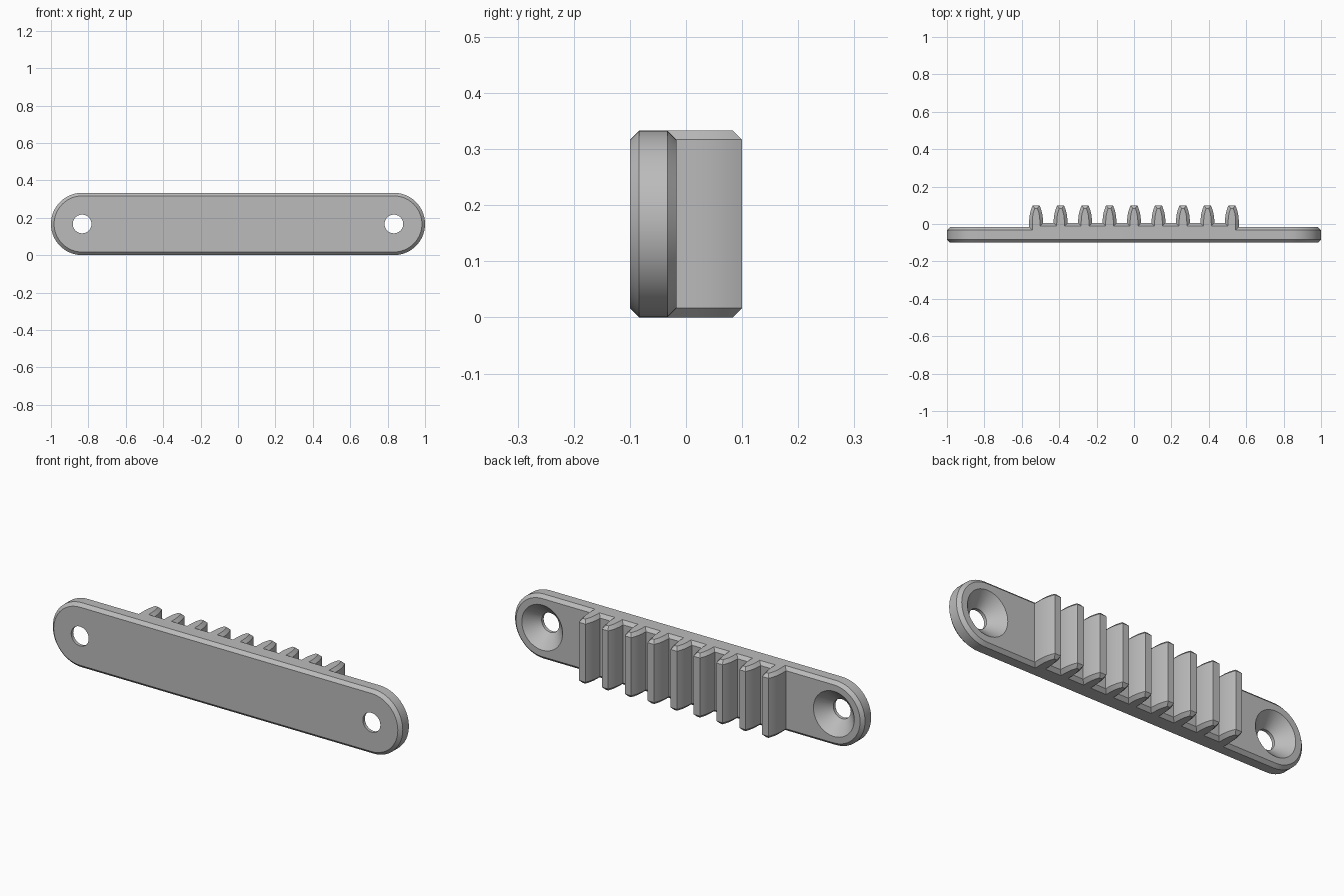
import bpy, bmesh, math
from mathutils import Vector

if "Cube" in bpy.data.objects:
    bpy.data.objects.remove(bpy.data.objects["Cube"], do_unlink=True)

HEIGHT = 1 / 3
R = HEIGHT / 2                    # end radius of the plate
CH = 1 / 60                       # chamfer size
FRONT, BACK = -0.1, -CH           # plate faces
HOLE_X = 1 - R
PITCH, TEETH = math.pi / 24, 9

grey = bpy.data.materials.new("satin_grey")
grey.use_nodes = True
colour = (0.5, 0.5, 0.5, 1)
grey.diffuse_color = colour
grey.node_tree.nodes["Principled BSDF"].inputs["Base Color"].default_value = colour


def inset(points, d):
    """Shrink a counter-clockwise outline by d with mitred corners."""
    pts = [Vector(p) for p in points]
    out = []
    for i, p in enumerate(pts):
        a = (p - pts[i - 1]).normalized()
        b = (pts[(i + 1) % len(pts)] - p).normalized()
        na, nb = Vector((-a.y, a.x)), Vector((-b.y, b.x))
        out.append(p + (na + nb) * d / (1 + na.dot(nb)))
    return out


def loft(name, rings):
    """Skin a stack of equal-length rings and cap both ends."""
    bm = bmesh.new()
    loops = [[bm.verts.new(p) for p in ring] for ring in rings]
    for lo, hi in zip(loops, loops[1:]):
        for i in range(len(lo)):
            bm.faces.new((lo[i - 1], lo[i], hi[i], hi[i - 1]))
    bm.faces.new(loops[0])
    bm.faces.new(loops[-1])
    bmesh.ops.recalc_face_normals(bm, faces=bm.faces)
    mesh = bpy.data.meshes.new(name)
    bm.to_mesh(mesh)
    bm.free()
    mesh.materials.append(grey)
    obj = bpy.data.objects.new(name, mesh)
    bpy.context.collection.objects.link(obj)
    return obj


def activate(obj):
    bpy.ops.object.select_all(action="DESELECT")
    obj.select_set(True)
    bpy.context.view_layer.objects.active = obj


def circle(x, y, r, n=48):
    return [(x + r * math.cos(math.tau * i / n), y,
             R + r * math.sin(math.tau * i / n)) for i in range(n)]


# Mounting plate: chamfered stadium
SEG = 28
stadium = []
for side, start in ((1, -math.pi / 2), (-1, math.pi / 2)):
    for i in range(SEG + 1):
        a = start + math.pi * i / SEG
        stadium.append((side * HOLE_X + R * math.cos(a), R + R * math.sin(a)))
small = inset(stadium, CH)
plate = loft("mounting_plate", [
    [(x, y, z) for x, z in outline]
    for y, outline in ((FRONT, small), (FRONT + CH, stadium),
                       (BACK - CH, stadium), (BACK, small))])

# Countersunk screw holes
for side in (-1, 1):
    x = side * HOLE_X
    cutter = loft("hole_cutter", [
        circle(x, y, r) for y, r in ((FRONT - 0.05, 0.05), (FRONT + CH, 0.05),
                                     (BACK, 0.1167), (BACK + 0.02, 0.1367))])
    cutter.hide_render = True
    mod = plate.modifiers.new("screw_hole", "BOOLEAN")
    mod.operation = "DIFFERENCE"
    mod.solver = "EXACT"
    mod.object = cutter
    activate(plate)
    bpy.ops.object.modifier_apply(modifier=mod.name)
    bpy.data.objects.remove(cutter, do_unlink=True)

# Gear rack: one outline with every tooth, chamfered at both ends
flank = [(0.037, 0.005), (0.0368, 0.02), (0.0355, 0.037), (0.0327, 0.056),
         (0.0285, 0.072), (0.0235, 0.087), (0.018, 0.1)]
half = PITCH * (TEETH - 1) / 2
edge = half + flank[0][0]
outline = [(-edge, BACK - 2 * CH), (edge, BACK - 2 * CH)]
for t in range(TEETH):
    cx = half - t * PITCH
    outline += [(cx + w, y) for w, y in flank]
    outline += [(cx - w, y) for w, y in reversed(flank)]
inner = inset(outline, CH)
rack = loft("gear_rack", [
    [(x, y, z) for x, y in ring]
    for z, ring in ((0, inner), (CH, outline), (HEIGHT - CH, outline), (HEIGHT, inner))])

for obj in (plate, rack):
    activate(obj)
    bpy.ops.object.shade_smooth_by_angle(angle=math.radians(25))
